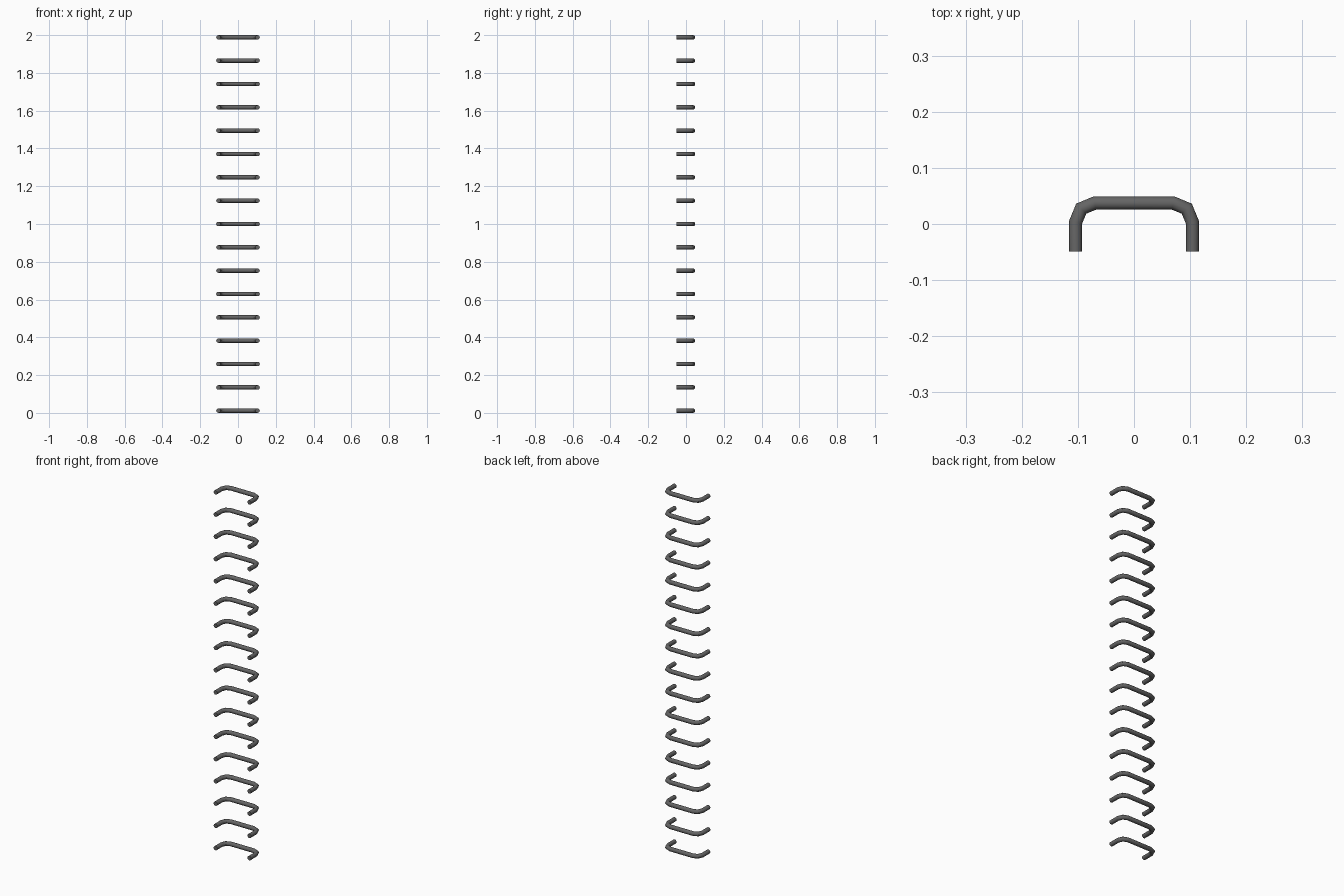
import bpy, bmesh, math
from mathutils import Vector

if "Cube" in bpy.data.objects:
    bpy.data.objects.remove(bpy.data.objects["Cube"])

RADIUS, SIDES, RUNGS = 0.0117, 12, 17
LEG_X, BAR_Y, BEND, END_Y = 0.104, 0.0373, 0.034, -0.049

steel = bpy.data.materials.new("dark grey steel")
steel.diffuse_color = (0.13, 0.13, 0.13, 1)
steel.use_nodes = True
steel.node_tree.nodes["Principled BSDF"].inputs["Base Color"].default_value = steel.diffuse_color

# Centre line: right leg, two-segment bend, then mirrored to the left
half = [Vector((LEG_X, END_Y, 0))]
for deg in (0, 45, 90):
    a = math.radians(deg)
    half.append(Vector((LEG_X - BEND + BEND * math.cos(a),
                        BAR_Y - BEND + BEND * math.sin(a), 0)))
path = half + [Vector((-p.x, p.y, 0)) for p in reversed(half)]

# Round bar swept along the path with mitred corners
bm = bmesh.new()
rings = []
for i, p in enumerate(path):
    d_in = (p - path[i - 1]).normalized() if i else None
    d_out = (path[i + 1] - p).normalized() if i < len(path) - 1 else None
    d_in, d_out = d_in or d_out, d_out or d_in
    tangent = (d_in + d_out).normalized()
    side = tangent.cross(Vector((0, 0, 1))) / tangent.dot(d_in)
    ring = []
    for k in range(SIDES):
        a = math.tau * k / SIDES
        ring.append(bm.verts.new(p + side * RADIUS * math.cos(a)
                                 + Vector((0, 0, RADIUS * math.sin(a)))))
    rings.append(ring)
for r0, r1 in zip(rings, rings[1:]):
    for k in range(SIDES):
        n = (k + 1) % SIDES
        bm.faces.new((r0[k], r0[n], r1[n], r1[k]))
bm.faces.new(rings[0])
bm.faces.new(rings[-1])
bmesh.ops.recalc_face_normals(bm, faces=bm.faces)
mesh = bpy.data.meshes.new("rung")
bm.to_mesh(mesh)
bm.free()
mesh.materials.append(steel)
mesh.shade_smooth()
mesh.set_sharp_from_angle(angle=math.radians(40))

# Stack of evenly spaced rungs
step = (2 - 2 * RADIUS) / (RUNGS - 1)
for i in range(RUNGS):
    rung = bpy.data.objects.new(f"rung_{i + 1}", mesh)
    rung.location.z = RADIUS + i * step
    bpy.context.collection.objects.link(rung)
